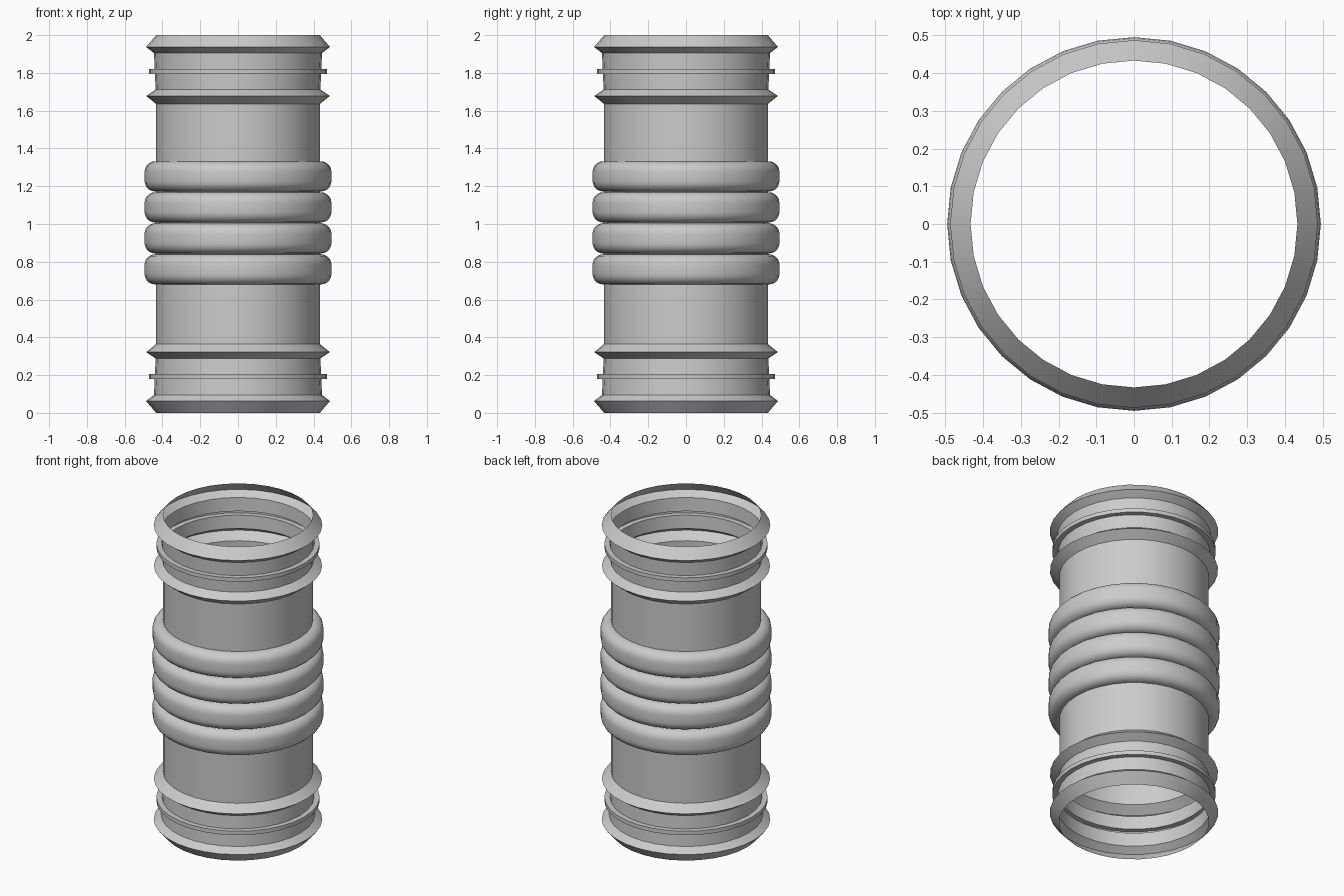
import bpy, bmesh, math

if "Cube" in bpy.data.objects:
    bpy.data.objects.remove(bpy.data.objects["Cube"])

SIDES = 32
R = 0.433

# lower cuff profile (radius, height): end flare, thin rib, inner flare
cuff = [(R, 0.0), (0.487, 0.063), (0.445, 0.095),
        (0.441, 0.18), (0.472, 0.18), (0.472, 0.205), (0.440, 0.205),
        (0.436, 0.288), (0.486, 0.322), (R, 0.365)]

# bellows: four rounded bulges
PITCH, HALF, BULGE, CORNER = 0.164, 0.08, 0.062, 0.056
bellows = []
for i in range(4):
    zc = 1.006 + (i - 1.5) * PITCH
    bellows.append((R, zc - HALF))
    for side in (-1, 1):
        for k in range(6):
            a = math.radians(90) * (k / 5 if side < 0 else 1 - k / 5)
            r = R + BULGE - CORNER + CORNER * math.sin(a)
            bellows.append((r, zc + side * (HALF - CORNER + CORNER * math.cos(a))))
    bellows.append((R, zc + HALF))

# mirrored upper cuff
profile = cuff + bellows + [(r, 2 - z) for r, z in reversed(cuff)]

# revolve the open profile into a hollow hose
bm = bmesh.new()
rings = [[bm.verts.new((r * math.cos(2 * math.pi * s / SIDES),
                        r * math.sin(2 * math.pi * s / SIDES), z))
          for s in range(SIDES)] for r, z in profile]
for lower, upper in zip(rings, rings[1:]):
    for s in range(SIDES):
        t = (s + 1) % SIDES
        bm.faces.new((lower[s], lower[t], upper[t], upper[s]))
mesh = bpy.data.meshes.new("bellows_hose")
bm.to_mesh(mesh)
bm.free()
hose = bpy.data.objects.new("bellows_hose", mesh)
bpy.context.collection.objects.link(hose)

# smooth bulges, crisp cuff edges
bpy.context.view_layer.objects.active = hose
hose.select_set(True)
bpy.ops.object.shade_smooth_by_angle(angle=math.radians(30))
